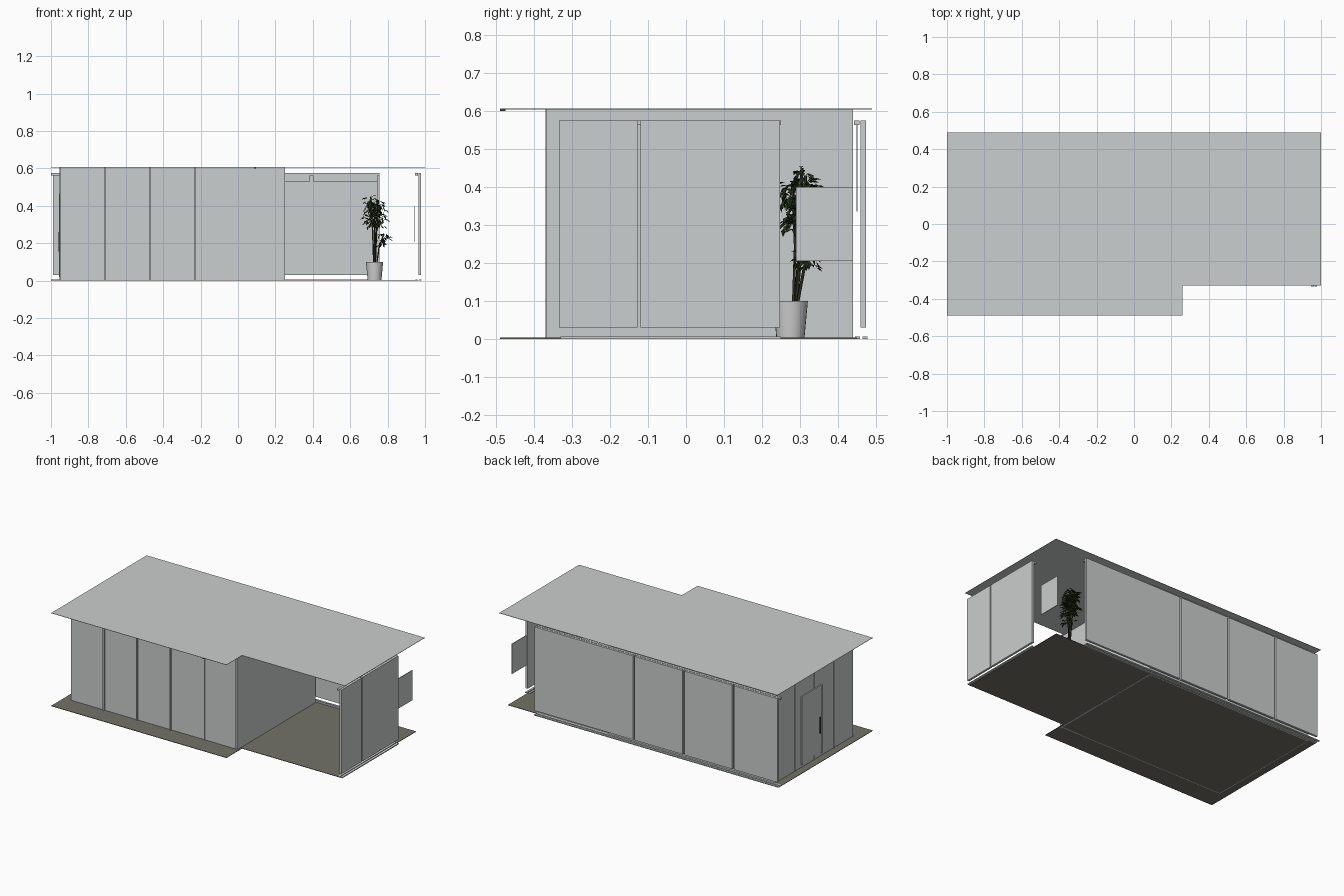
import bpy, bmesh, math, random
from mathutils import Vector, Matrix

cube = bpy.data.objects.get("Cube")
if cube:
    bpy.data.objects.remove(cube, do_unlink=True)


def material(name, r, g, b):
    m = bpy.data.materials.new(name)
    m.use_nodes = True
    m.diffuse_color = (r, g, b, 1)
    m.node_tree.nodes["Principled BSDF"].inputs["Base Color"].default_value = (r, g, b, 1)
    return m


PALE = material("pale grey", 0.6, 0.62, 0.62)
STONE = material("stone floor", 0.17, 0.165, 0.14)
DARK = material("dark metal", 0.06, 0.06, 0.06)
POT = material("pot grey", 0.62, 0.63, 0.62)
LEAF = material("dark leaf green", 0.018, 0.035, 0.01)
BARK = material("dark bark", 0.03, 0.03, 0.012)


def finish(bm, name, mat):
    mesh = bpy.data.meshes.new(name)
    bm.to_mesh(mesh)
    bm.free()
    mesh.materials.append(mat)
    ob = bpy.data.objects.new(name, mesh)
    bpy.context.collection.objects.link(ob)
    return ob


def box(name, x, y, z, mat=PALE):
    """Box from three (low, high) ranges."""
    bm = bmesh.new()
    bmesh.ops.create_cube(bm, size=1)
    for v in bm.verts:
        v.co = [r[0] if c < 0 else r[1] for c, r in zip(v.co, (x, y, z))]
    return finish(bm, name, mat)


def slab(name, outline, low, high, mat):
    bm = bmesh.new()
    face = bm.faces.new([bm.verts.new((x, y, low)) for x, y in outline])
    top = bmesh.ops.extrude_face_region(bm, geom=[face])["geom"]
    bmesh.ops.translate(bm, vec=(0, 0, high - low),
                        verts=[g for g in top if isinstance(g, bmesh.types.BMVert)])
    bmesh.ops.recalc_face_normals(bm, faces=bm.faces)
    return finish(bm, name, mat)


def plan(right, back):
    # L-shaped plan with a notch in the front corner
    return [(-1, -.49), (.26, -.49), (.26, -.33), (right, -.33), (right, back), (-1, back)]


# Floor and roof
TOP = .604
slab("floor", plan(.965, .45), 0, .003, STONE)
slab("roof", plan(1, .49), TOP, TOP + .002, PALE)

# Enclosed room
HIGH = (0, TOP)
box("front_wall", (-.95, .25), (-.36, -.352), HIGH)
box("door_wall", (-.95, -.942), (-.36, .44), HIGH)
box("partition_wall", (.242, .25), (-.36, .44), HIGH)
box("room_back_wall", (-.95, .25), (.432, .44), HIGH)

# Raised joints between the wall panels
for i in range(4):
    x = -.71 + i * .24
    out = .002 if i == 3 else .01
    box(f"front_joint_{i + 1}", (x - .004, x + .004), (-.36 - out, -.358), HIGH)
box("front_end_joint", (.238, .25), (-.368, -.358), HIGH)
for i in range(3):
    y = .24 - i * .2
    box(f"door_wall_joint_{i + 1}", (-.954, -.948), (y - .004, y + .004), HIGH)

# Door with frame and handle
box("door", (-.953, -.948), (-.03, .17), (.03, .455))
for name, y, z in (("front_post", (-.036, -.028), (.02, .465)),
                   ("back_post", (.168, .176), (.02, .465)),
                   ("head", (-.03, .17), (.455, .465))):
    box("door_frame_" + name, (-.957, -.948), y, z)
box("door_handle", (-.96, -.953), (-.014, -.008), (.155, .26), DARK)

# Hanging panels along the back and the open end
SPAN = (.03, .575)
edges = [.757, .043, -.314, -.67, -.995]
for i, (a, b) in enumerate(zip(edges, edges[1:])):
    box(f"back_panel_{i + 1}", (b + .006, a - (.006 if i else 0)), (.46, .474), SPAN)
edges = [-.335, -.12, .248]
for i, (a, b) in enumerate(zip(edges, edges[1:])):
    box(f"end_panel_{i + 1}", (.965, .979), (a, b - (0 if i else .008)), SPAN)

# Tracks for the panels, on the floor and below the roof
for i in range(2):
    d = i * .02
    box(f"back_floor_track_{i + 1}", (-1, .757), (.445 + d, .458 + d), (0, .006))
    box(f"end_floor_track_{i + 1}", (.948 + d, .961 + d), (-.33, .25), (0, .006))
box("back_top_track", (-1, .757), (.442, .457), (.563, .575))
box("end_top_track", (.947, .963), (-.335, .25), (.563, .575))

# Blind strips, pull cord, hanging board and small lamp
box("short_blind", (.25, .385), (.449, .451), (.53, .575))
box("long_blind", (.4, .745), (.449, .451), (.53, .575))
box("blind_cord", (.744, .746), (.449, .451), (.335, .565))
box("hanging_board", (.943, .947), (.29, .44), (.205, .4))
box("eave_lamp", (.085, .095), (-.49, -.475), (.6, .604), DARK)

# Plant pot, turned from a profile
centre = Vector((.73, .275, 0))
bm = bmesh.new()
rings = []
for r, z in ((.037, .003), (.046, .1), (.04, .1), (.039, .085)):
    rings.append([bm.verts.new(centre + Vector((r * math.cos(t), r * math.sin(t), z)))
                  for t in (k * math.tau / 24 for k in range(24))])
for lo, hi in zip(rings, rings[1:]):
    for k in range(24):
        n = (k + 1) % 24
        bm.faces.new((lo[k], lo[n], hi[n], hi[k]))
bm.faces.new(reversed(rings[0]))
bm.faces.new(rings[-1])
pot = finish(bm, "plant_pot", POT)
bpy.context.view_layer.objects.active = pot
pot.select_set(True)
bpy.ops.object.shade_smooth_by_angle(angle=math.radians(40))

# Plant stems
random.seed(4)
stems = []
for i, (dx, dy, top) in enumerate(((-.02, .01, .45), (.02, .02, .43), (0, -.015, .41), (.05, .03, .25))):
    pts = [centre + Vector((dx * .2, .01 + dy * .2, .08)),
           centre + Vector((dx * .5, .02 + dy * .5, .08 + top * .4)),
           centre + Vector((dx, .02 + dy, top))]
    stems.append(pts)
    curve = bpy.data.curves.new(f"stem_{i + 1}", "CURVE")
    curve.dimensions = "3D"
    curve.bevel_depth = .004
    curve.bevel_resolution = 1
    line = curve.splines.new("POLY")
    line.points.add(len(pts) - 1)
    for p, co in zip(line.points, pts):
        p.co = (*co, 1)
    curve.materials.append(BARK)
    bpy.context.collection.objects.link(bpy.data.objects.new(f"stem_{i + 1}", curve))

# Foliage: folded leaves scattered round the stems
bm = bmesh.new()
for i in range(300):
    stem = stems[i % 3] if i % 9 else stems[3]
    t = random.uniform(.3, 1)
    base = stem[1].lerp(stem[2], t)
    a = random.uniform(0, math.tau)
    reach = random.uniform(0, .045) * (1.2 - .5 * t)
    base = base + Vector((math.cos(a) * reach, math.sin(a) * reach * .8, random.uniform(-.02, .01)))
    length = random.uniform(.02, .034)
    turn = Matrix.Rotation(a, 3, "Z") @ Matrix.Rotation(random.uniform(-.3, 1.3), 3, "Y")
    root, left, tip, right = [bm.verts.new(base + turn @ (Vector(p) * length)) for p in
                              ((0, 0, 0), (.5, .28, .1), (1, 0, -.1), (.5, -.28, .1))]
    bm.faces.new((root, tip, left))
    bm.faces.new((root, right, tip))
finish(bm, "plant_leaves", LEAF)
